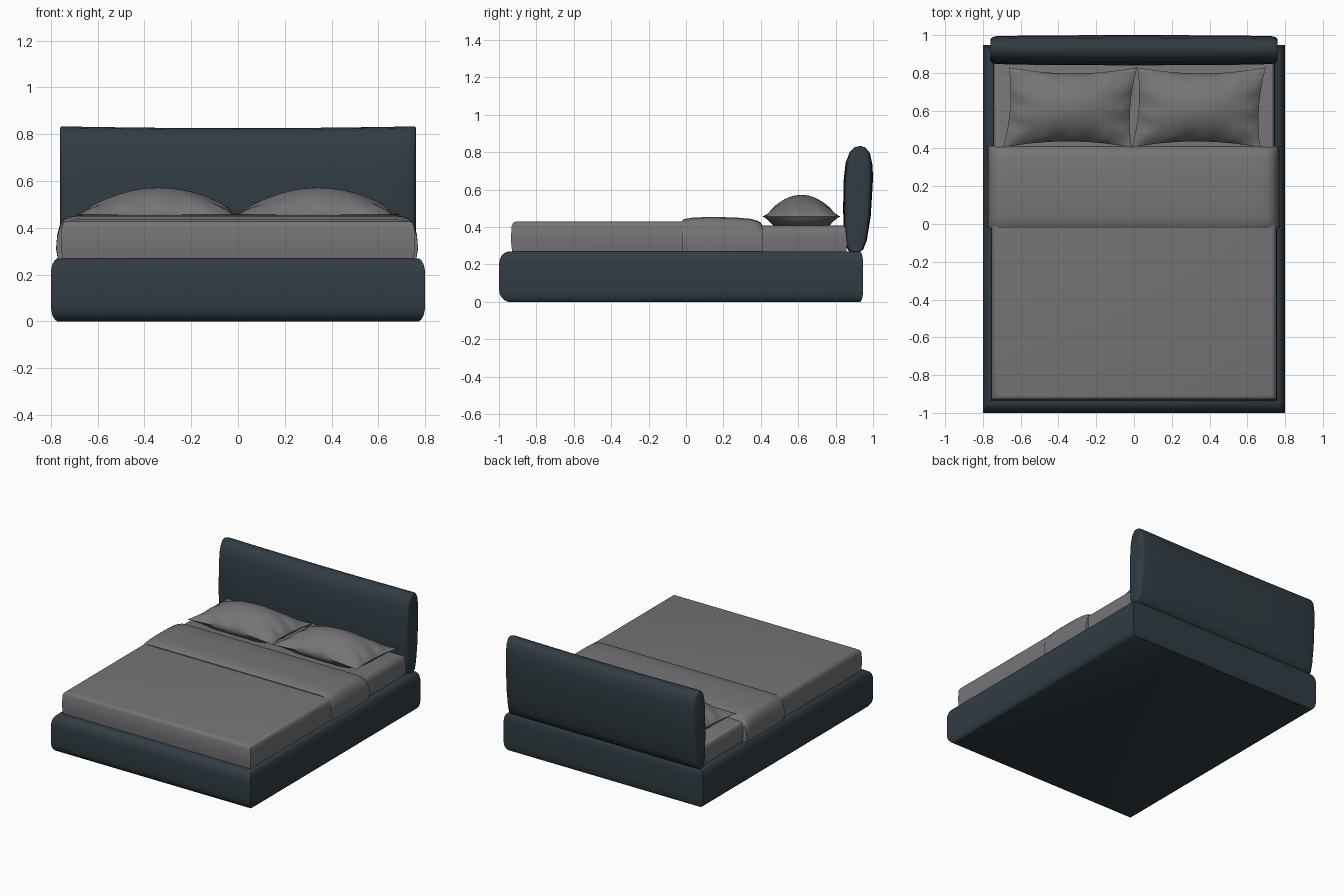
import bpy, bmesh, math

old = bpy.data.objects.get("Cube")
if old:
    bpy.data.objects.remove(old, do_unlink=True)


def material(name, rgb):
    m = bpy.data.materials.new(name)
    m.use_nodes = True
    colour = (*rgb, 1)
    m.diffuse_color = colour
    bsdf = next(n for n in m.node_tree.nodes if n.type == 'BSDF_PRINCIPLED')
    bsdf.inputs["Base Color"].default_value = colour
    bsdf.inputs["Roughness"].default_value = 0.8
    return m


navy = material("dark slate fabric", (0.03, 0.045, 0.056))
grey = material("warm grey linen", (0.18, 0.174, 0.184))


def finish(name, bm, mat, angle=40):
    bmesh.ops.recalc_face_normals(bm, faces=bm.faces)
    mesh = bpy.data.meshes.new(name)
    bm.to_mesh(mesh)
    bm.free()
    mesh.materials.append(mat)
    ob = bpy.data.objects.new(name, mesh)
    bpy.context.collection.objects.link(ob)
    bpy.ops.object.select_all(action='DESELECT')
    ob.select_set(True)
    bpy.context.view_layer.objects.active = ob
    bpy.ops.object.shade_smooth_by_angle(angle=math.radians(angle))
    return ob


def loft(name, rings, mat):
    """Skin a list of equal-length closed rings and cap both ends."""
    bm = bmesh.new()
    loops = [[bm.verts.new(p) for p in ring] for ring in rings]
    for a, b in zip(loops, loops[1:]):
        for i in range(len(a)):
            j = (i + 1) % len(a)
            bm.faces.new((a[i], a[j], b[j], b[i]))
    bm.faces.new(loops[0])
    bm.faces.new(loops[-1])
    return finish(name, bm, mat)


def slab(name, half_x, front, back, profile, insets, mat):
    """Stack rectangles; each profile entry is (z, share of the edge inset)."""
    side, fr, bk = insets
    rings = []
    for z, t in profile:
        x, y0, y1 = half_x - side * t, front + fr * t, back - bk * t
        rings.append([(-x, y0, z), (x, y0, z), (x, y1, z), (-x, y1, z)])
    return loft(name, rings, mat)


# Upholstered base with rolled edges and mitred corners
edge = [(0, 1), (0.008, 0.6), (0.025, 0.25), (0.045, 0.07), (0.07, 0)]
base_profile = edge + [(0.27 - z, t) for z, t in reversed(edge)]
slab("bed_base", 0.8, -1, 0.947, base_profile, (0.028, 0.05, 0.015), navy)

# Mattress and the cover over its foot end
def soft_top(top, r=0.025):
    return [(0.25, 0.35), (0.3, 0.1), (0.34, 0), (top - r, 0.15),
            (top - r * 0.4, 0.4), (top - r * 0.1, 0.75), (top, 1.2)]

slab("mattress", 0.747, -0.9, 0.862, soft_top(0.408), (0.025, 0.02, 0.02), grey)
slab("bed_cover", 0.757, -0.936, 0.0, soft_top(0.43), (0.025, 0.025, 0.0), grey)

# Folded band of the cover, an arch section swept along y
arch = [(0.765, 0.26), (0.773, 0.32), (0.769, 0.37), (0.758, 0.41),
        (0.74, 0.436), (0.71, 0.449), (0.66, 0.453)]
arch = arch + [(-x, z) for x, z in reversed(arch)]
fold_tops = [(-0.02, 0.436), (-0.01, 0.443), (0.04, 0.451), (0.12, 0.454),
             (0.25, 0.452), (0.34, 0.445), (0.38, 0.435), (0.4, 0.423), (0.412, 0.405)]
loft("cover_fold", [[(x - 0.004, y, 0.26 + (z - 0.26) * (top - 0.26) / 0.193)
                     for x, z in arch] for y, top in fold_tops], grey)

# Padded headboard: side profile swept across the width, ends tucked in
profile = [(0.875, 0.265), (0.852, 0.3), (0.843, 0.38), (0.84, 0.5), (0.843, 0.65),
           (0.853, 0.75), (0.873, 0.803), (0.9, 0.828), (0.933, 0.834), (0.962, 0.827),
           (0.984, 0.8), (0.997, 0.74), (1.0, 0.66), (0.988, 0.46), (0.967, 0.33),
           (0.948, 0.28), (0.925, 0.265)]
widths = [(0.76, 0.66), (0.757, 0.77), (0.747, 0.86), (0.73, 0.92), (0.6, 0.96), (0.3, 0.99)]
widths = [(-x, s) for x, s in widths] + [(0, 1)] + widths[::-1]
rings = []
for x, s in widths:
    dip = 0.008 * (1 - (x / 0.76) ** 2)
    zs = 0.985 + 0.015 * min(1, (s - 0.66) / 0.2)
    rings.append([(x, 0.925 + (y - 0.925) * s,
                   0.55 + (z - 0.55) * zs - (dip if z > 0.7 else 0)) for y, z in profile])
loft("headboard", rings, navy)


# Pillows: two domed sheets welded along a pinched seam
def pillow(name, cx):
    bm = bmesh.new()
    for top in (True, False):
        sheet = bmesh.ops.create_grid(bm, x_segments=40, y_segments=28, size=1)["verts"]
        for v in sheet:
            u, w = v.co.x, v.co.y
            a, b = max(0, 1 - u * u), max(0, 1 - w * w)
            if top:
                crease = math.sin(11 * w + 3 * u) * abs(u) ** 5 + math.sin(13 * u) * abs(w) ** 5
                h = 0.115 * (a * b) ** 0.8 + 0.012 * crease * min(1, 4 * a * b)
            else:
                h = -0.052 * min(1, 2.2 * (a * b) ** 0.7)
            v.co = (cx + u * (0.34 - 0.022 * b) + 0.015 * w,
                    0.617 + w * (0.212 - 0.032 * a), 0.457 + h)
    bmesh.ops.remove_doubles(bm, verts=bm.verts, dist=0.0005)
    finish(name, bm, grey, 60)


pillow("right_pillow", -0.338)
pillow("left_pillow", 0.343)
